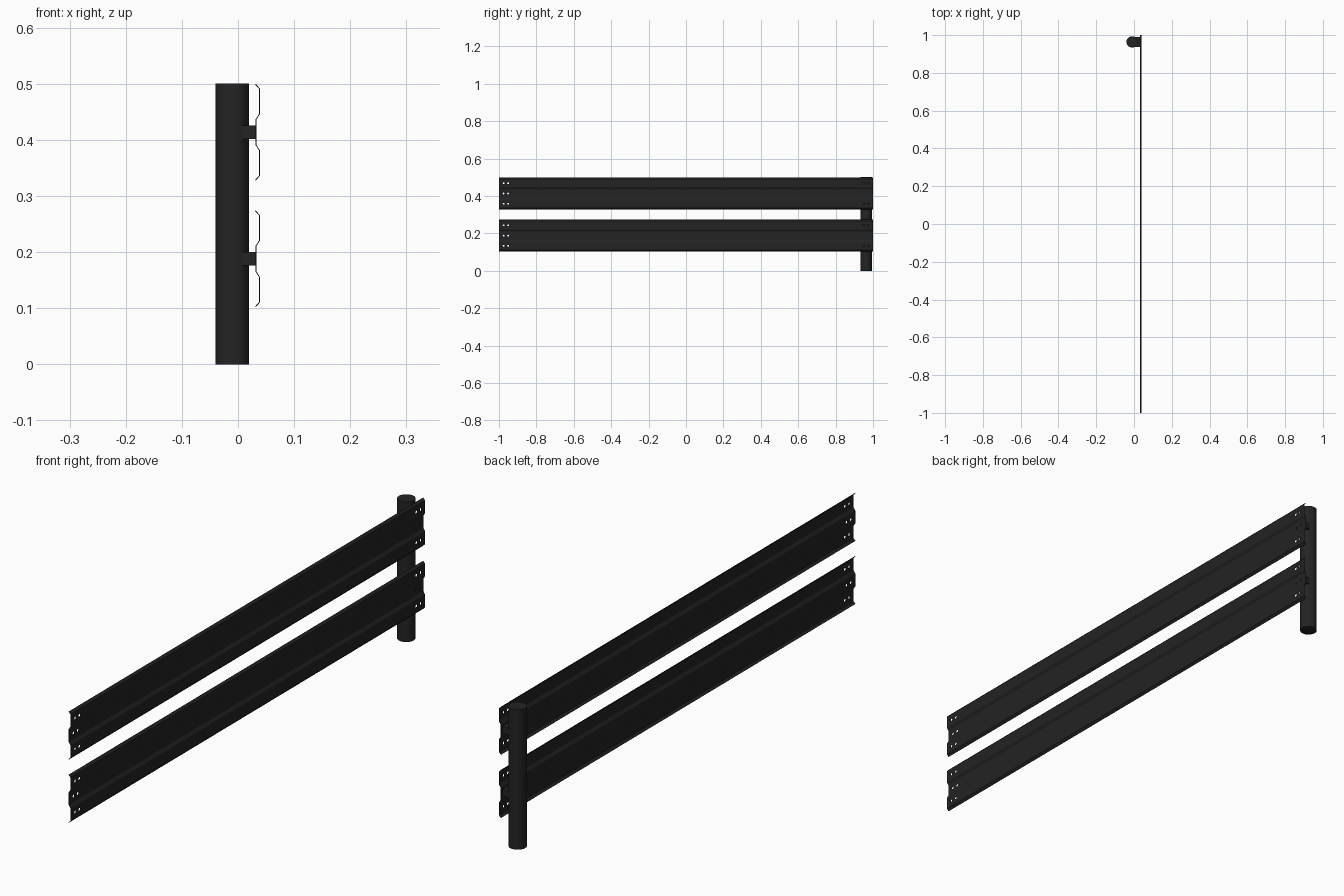
import bpy, bmesh, math
from mathutils import Matrix

cube = bpy.data.objects.get("Cube")
if cube:
    bpy.data.objects.remove(cube, do_unlink=True)

POST_X, POST_Y, POST_R, POST_H = -0.01, 0.964, 0.03, 0.50
RAIL_HEIGHTS = {"lower": 0.188, "upper": 0.4135}

steel = bpy.data.materials.new("dark_steel")
steel.use_nodes = True
colour = (0.017, 0.017, 0.017, 1)
steel.diffuse_color = colour
steel.node_tree.nodes["Principled BSDF"].inputs["Base Color"].default_value = colour


def add_object(name, bm):
    bmesh.ops.recalc_face_normals(bm, faces=bm.faces)
    mesh = bpy.data.meshes.new(name)
    bm.to_mesh(mesh)
    bm.free()
    mesh.materials.append(steel)
    obj = bpy.data.objects.new(name, mesh)
    bpy.context.collection.objects.link(obj)
    return obj


def smooth(obj):
    bpy.ops.object.select_all(action="DESELECT")
    obj.select_set(True)
    bpy.context.view_layer.objects.active = obj
    bpy.ops.object.shade_smooth_by_angle(angle=math.radians(30))


# Round post
bm = bmesh.new()
bmesh.ops.create_cone(bm, cap_ends=True, segments=32, radius1=POST_R, radius2=POST_R,
                      depth=POST_H, matrix=Matrix.Translation((POST_X, POST_Y, POST_H / 2)))
smooth(add_object("post", bm))

# Upper half of the pressed rail section (x, height above rail centre), then mirrored
half = [(0.031, 0.0855), (0.0385, 0.0775), (0.0385, 0.033), (0.032, 0.0225)]
section = half + [(x, -z) for x, z in reversed(half)]

for level, height in RAIL_HEIGHTS.items():
    # Corrugated rail sheet
    bm = bmesh.new()
    ends = [[bm.verts.new((x, y, height + z)) for x, z in section] for y in (-1, 1)]
    for i in range(len(section) - 1):
        bm.faces.new((ends[0][i], ends[0][i + 1], ends[1][i + 1], ends[1][i]))
    rail = add_object(level + "_rail", bm)
    sheet = rail.modifiers.new("thickness", "SOLIDIFY")
    sheet.thickness = 0.0015
    sheet.offset = 0

    # Bolt holes at both ends of the rail
    bm = bmesh.new()
    for y in (-0.975, -0.951, 0.951, 0.975):
        for z in (-0.055, 0, 0.055):
            place = Matrix.Translation((0.035, y, height + z)) @ Matrix.Rotation(math.pi / 2, 4, "Y")
            bmesh.ops.create_cone(bm, cap_ends=True, segments=12, radius1=0.005,
                                  radius2=0.005, depth=0.03, matrix=place)
    cutter = add_object(level + "_hole_cutter", bm)
    cutter.hide_render = True
    cutter.hide_viewport = True
    holes = rail.modifiers.new("bolt_holes", "BOOLEAN")
    holes.operation = "DIFFERENCE"
    holes.solver = "EXACT"
    holes.object = cutter

    # Spacer block between post and rail
    bm = bmesh.new()
    x0, x1 = POST_X, 0.0315
    size = Matrix.Diagonal((x1 - x0, 0.052, 0.024, 1))
    bmesh.ops.create_cube(bm, size=1, matrix=Matrix.Translation(((x0 + x1) / 2, POST_Y, height)) @ size)
    add_object(level + "_spacer", bm)
